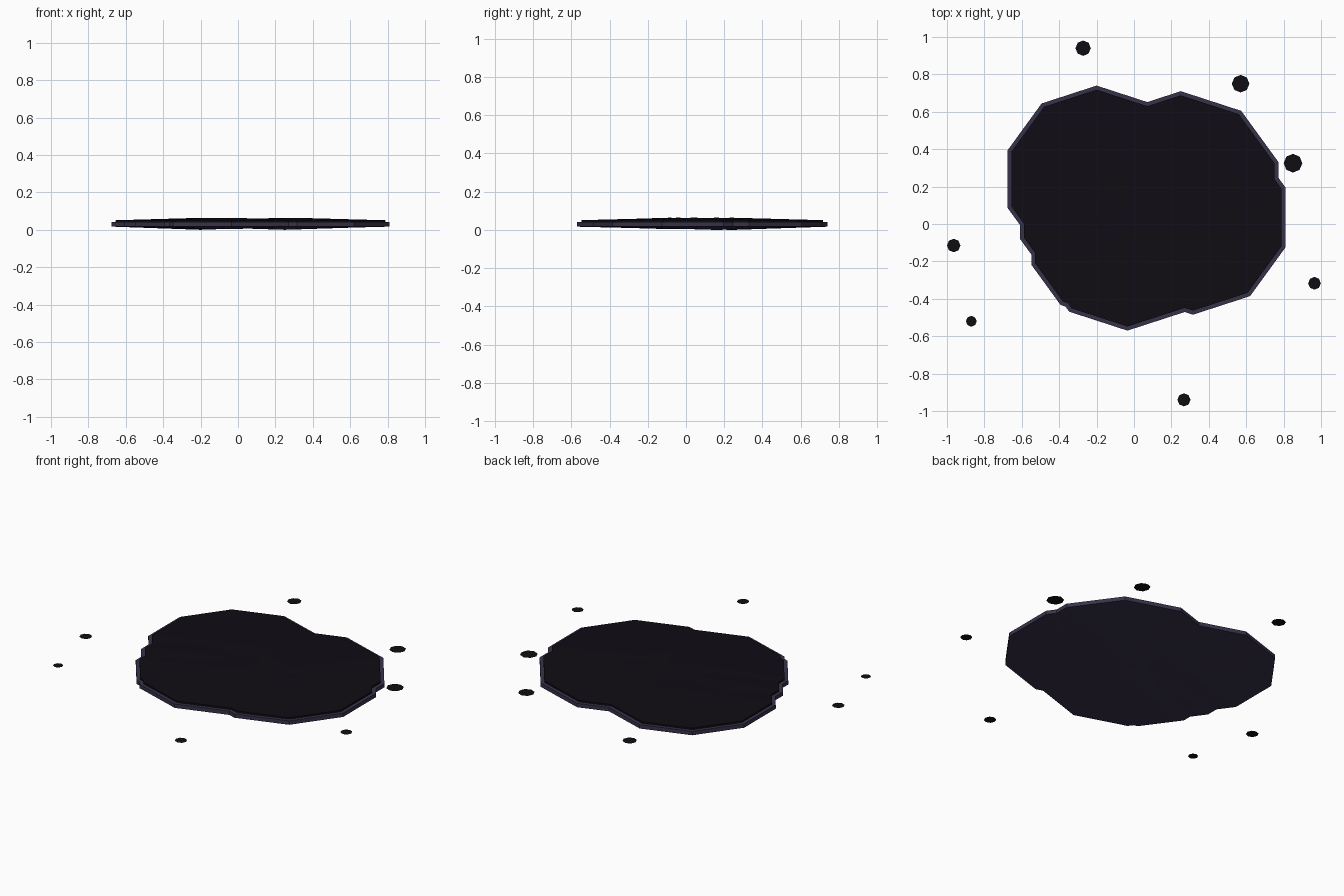
import bpy, bmesh
from math import sin, cos, pi

if "Cube" in bpy.data.objects:
    bpy.data.objects.remove(bpy.data.objects["Cube"])


def material(name, rgb):
    m = bpy.data.materials.new(name)
    m.diffuse_color = (*rgb, 1)
    m.use_nodes = True
    m.node_tree.nodes["Principled BSDF"].inputs["Base Color"].default_value = m.diffuse_color
    return m


INK = material("ink", (0.005, 0.004, 0.007))
RIM = material("dark_violet", (0.040, 0.031, 0.068))


def lathe(name, x, y, sides, rings, mat, start=0.0):
    """Stack of polygon rings (radius, z); radius 0 closes to a point."""
    bm = bmesh.new()
    loops = []
    for r, z in rings:
        if r == 0:
            loops.append([bm.verts.new((0, 0, z))])
        else:
            loops.append([bm.verts.new((r * cos(start + 2 * pi * i / sides),
                                        r * sin(start + 2 * pi * i / sides), z))
                          for i in range(sides)])
    for a, b in zip(loops, loops[1:]):
        for i in range(sides):
            j = (i + 1) % sides
            if len(a) == 1:
                bm.faces.new((a[0], b[j], b[i]))
            elif len(b) == 1:
                bm.faces.new((a[i], a[j], b[0]))
            else:
                bm.faces.new((a[i], a[j], b[j], b[i]))
    if len(rings) == 1:
        bm.faces.new(loops[0])
    me = bpy.data.meshes.new(name)
    bm.to_mesh(me)
    bm.free()
    me.materials.append(mat)
    ob = bpy.data.objects.new(name, me)
    ob.location = (x, y, 0)
    bpy.context.collection.objects.link(ob)


# Overlapping ten-sided pools: violet rim below, ink dome on top
pools = [(-0.20, 0.24, 0.50), (0.25, 0.16, 0.55), (0.315, 0.035, 0.52),
         (-0.035, -0.04, 0.53), (-0.14, -0.085, 0.43), (-0.21, 0.05, 0.42)]
for n, (x, y, r) in enumerate(pools, 1):
    lathe(f"pool_rim_{n}", x, y, 10,
          [(0, 0.004 * (n > 2)), (r, 0.017), (r, 0.041), (0, 0.041)], RIM, pi / 2)
    d = r - 0.022
    lathe(f"pool_surface_{n}", x, y, 10,
          [(d, 0.040), (d, 0.051), (0, 0.064)], INK, pi / 2)

# Flat eight-sided splash drops
drops = [(-0.272, 0.94, 0.041), (0.57, 0.75, 0.047), (0.85, 0.325, 0.050),
         (-0.964, -0.115, 0.036), (0.965, -0.317, 0.034),
         (-0.87, -0.52, 0.029), (0.267, -0.94, 0.035)]
for n, (x, y, r) in enumerate(drops, 1):
    lathe(f"drop_{n}", x, y, 8, [(r, 0.038)], INK)
